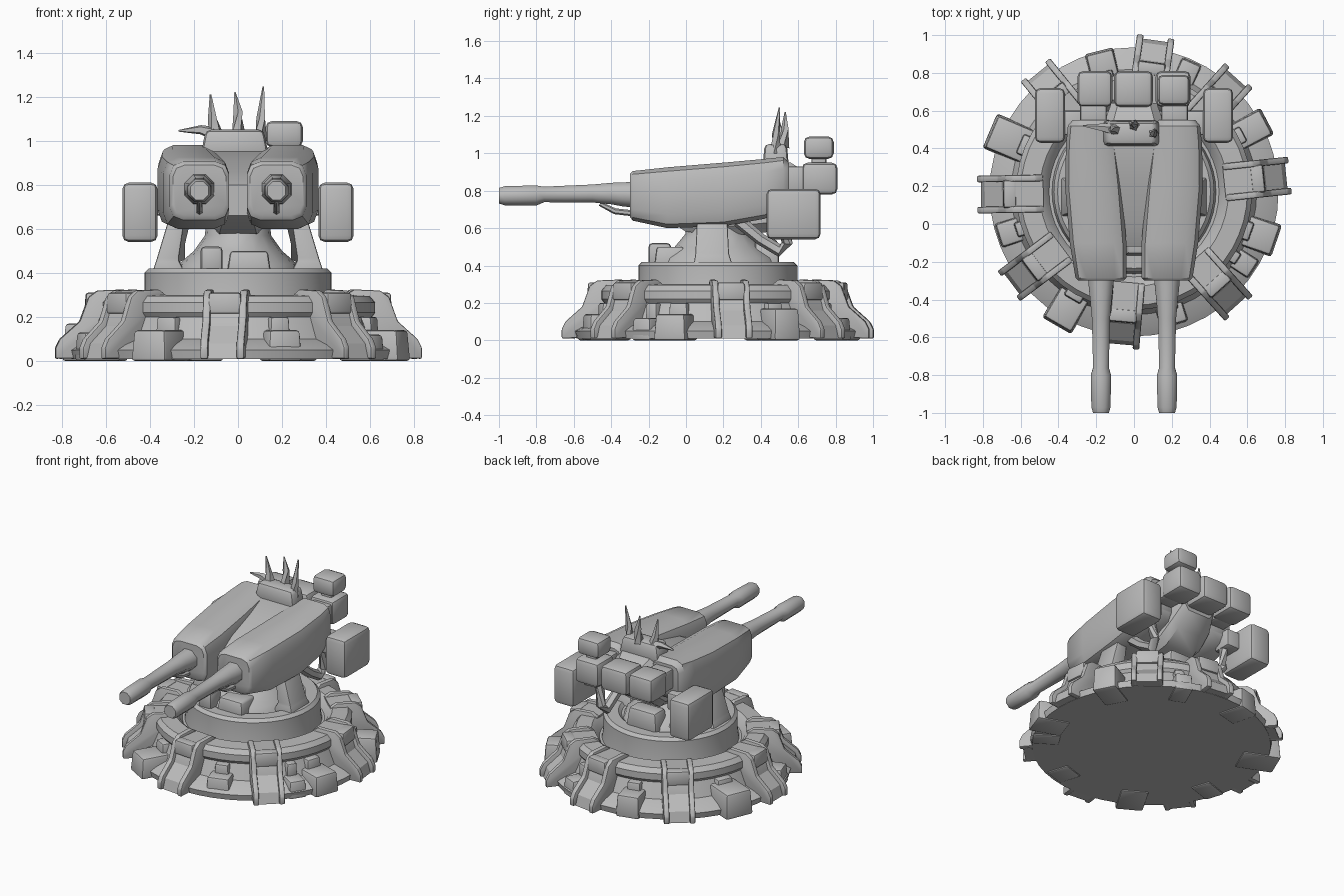
import bpy, bmesh, math
from mathutils import Vector, Matrix

cube = bpy.data.objects.get("Cube")
if cube:
    bpy.data.objects.remove(cube)

grey = bpy.data.materials.new("plain_grey")
grey.use_nodes = True
COLOUR = (0.5, 0.5, 0.5, 1)
grey.diffuse_color = COLOUR
grey.node_tree.nodes["Principled BSDF"].inputs["Base Color"].default_value = COLOUR

CENTRE = Vector((0, 0.17, 0))  # turntable axis


def finish(name, bm, angle=35, bevel=0, segments=2):
    """Turn a bmesh into a named, shaded object."""
    bmesh.ops.recalc_face_normals(bm, faces=bm.faces)
    if bevel:
        bmesh.ops.bevel(bm, geom=bm.edges[:], offset=bevel, segments=segments,
                        profile=0.5, affect='EDGES', clamp_overlap=True)
    mesh = bpy.data.meshes.new(name)
    bm.to_mesh(mesh)
    bm.free()
    mesh.materials.append(grey)
    ob = bpy.data.objects.new(name, mesh)
    bpy.context.collection.objects.link(ob)
    bpy.context.view_layer.objects.active = ob
    for other in bpy.context.selected_objects:
        other.select_set(False)
    ob.select_set(True)
    bpy.ops.object.shade_smooth_by_angle(angle=math.radians(angle))
    return ob


def loft(name, rings, angle=35, bevel=0):
    """Skin a list of equal-length point rings and cap both ends."""
    bm = bmesh.new()
    loops = [[bm.verts.new(p) for p in ring] for ring in rings]
    n = len(loops[0])
    for a, b in zip(loops, loops[1:]):
        for i in range(n):
            j = (i + 1) % n
            bm.faces.new((a[i], a[j], b[j], b[i]))
    bm.faces.new(loops[0])
    bm.faces.new(loops[-1])
    return finish(name, bm, angle, bevel)


def lathe(name, profile, sides=48, stretch=1, angle=35):
    """Spin (radius, height) pairs about the turntable axis."""
    turn = [2 * math.pi * i / sides for i in range(sides)]
    return loft(name, [[CENTRE + Vector((r * math.cos(t), r * stretch * math.sin(t), z))
                        for t in turn] for r, z in profile], angle)


def box(name, low, high, bevel=0.015, taper=1, matrix=None):
    """Bevelled box between two corners; taper shrinks its top."""
    low, high = Vector(low), Vector(high)
    bm = bmesh.new()
    bmesh.ops.create_cube(bm, size=1)
    for v in bm.verts:
        k = taper if v.co.z > 0 else 1
        v.co = (low + high) / 2 + Vector((v.co.x * k, v.co.y * k, v.co.z)) * (high - low)
    if matrix:
        bm.transform(matrix)
    return finish(name, bm, 40, bevel)


def slab(name, profile, left, right, matrix, bevel=0.008):
    """Extrude an (r, z) outline sideways, then place it around the base."""
    return loft(name, [[matrix @ Vector((r, s, z)) for r, z in profile]
                       for s in (left, right)], 30, bevel)


def tube(name, points, sides=8):
    """Round rod through (position, radius) stations."""
    rings = []
    for i, (p, r) in enumerate(points):
        a, b = points[max(i - 1, 0)][0], points[min(i + 1, len(points) - 1)][0]
        q = (Vector(b) - Vector(a)).to_track_quat('Z', 'Y')
        rings.append([Vector(p) + q @ Vector((r * math.cos(t), r * math.sin(t), 0))
                      for t in (2 * math.pi * (k + 0.5) / sides for k in range(sides))])
    return loft(name, rings, 50)


def around(degrees):
    return Matrix.Translation(CENTRE) @ Matrix.Rotation(math.radians(degrees), 4, 'Z')


# Round base, rotating drum and neck
lathe("base_ring", [(0.755, 0.01), (0.765, 0.05), (0.72, 0.075), (0.65, 0.1),
                    (0.61, 0.2), (0.625, 0.22), (0.625, 0.265), (0.6, 0.295),
                    (0.5, 0.3), (0.475, 0.28), (0.45, 0.24), (0.3, 0.24)])
lathe("turntable_drum", [(0.44, 0.2), (0.425, 0.3), (0.425, 0.4), (0.405, 0.42),
                         (0.33, 0.42), (0.31, 0.4), (0.1, 0.4)])
lathe("neck", [(0.29, 0.39), (0.27, 0.44), (0.2, 0.5), (0.15, 0.57), (0.14, 0.7)], 16, 1.15)

# Tall clamps around the base: two rails, a recessed panel and a cross bar
RAIL = [(0.48, 0.02), (0.48, 0.3), (0.52, 0.325), (0.64, 0.32), (0.68, 0.29),
        (0.72, 0.18), (0.81, 0.1), (0.83, 0.06), (0.83, 0.01)]
PANEL = [(0.48, 0.02), (0.48, 0.3), (0.63, 0.305), (0.665, 0.27),
         (0.7, 0.16), (0.79, 0.08), (0.81, 0.01)]
for angle in (6, 48, 82, 129, 181, 217, 265, 312):
    m = around(angle)
    for side in (-1, 1):
        slab("clamp_rail", RAIL, side * 0.065, side * 0.1, m)
    slab("clamp_panel", PANEL, -0.07, 0.07, m, 0)
    box("clamp_bar", (0.62, -0.08, 0.215), (0.695, 0.08, 0.31), 0.012, 0.9, m)

# Low blocks between the clamps
for angle, reach, half, top in ((28, 0.8, 0.08, 0.17), (341, 0.8, 0.09, 0.14),
                                (327, 0.76, 0.06, 0.12), (287, 0.74, 0.08, 0.14),
                                (240, 0.82, 0.09, 0.14), (157, 0.83, 0.1, 0.17),
                                (104, 0.77, 0.08, 0.15), (66, 0.76, 0.06, 0.12),
                                (198, 0.76, 0.07, 0.13)):
    box("base_block", (0.58, -half, 0), (reach, half, top), 0.015, 0.9, around(angle))
    box("block_bracket", (0.57, -half * 0.6, 0.1), (0.66, half * 0.6, 0.2), 0.012, 0.9,
        around(angle))

# Central hull between the guns, with a sloping rear
HULL = [(-0.12, 0.66, 0.8, 0.09), (0, 0.58, 0.86, 0.12), (0.25, 0.56, 0.91, 0.15),
        (0.45, 0.58, 0.96, 0.16), (0.56, 0.66, 0.95, 0.15), (0.64, 0.76, 0.9, 0.12)]
loft("central_hull", [[(w, y, lo + 0.05), (w, y, hi - 0.05), (w * 0.7, y, hi),
                       (-w * 0.7, y, hi), (-w, y, hi - 0.05), (-w, y, lo + 0.05),
                       (-w * 0.7, y, lo), (w * 0.7, y, lo)] for y, lo, hi, w in HULL])

# Gun pods, barrels and their supports on both sides
POD = [(-0.3, 0.175, 0.12, 0.66, 0.89), (-0.285, 0.175, 0.135, 0.64, 0.905),
       (-0.1, 0.19, 0.15, 0.6, 0.925), (0.2, 0.215, 0.15, 0.61, 0.95),
       (0.42, 0.225, 0.135, 0.65, 0.97), (0.52, 0.225, 0.125, 0.7, 0.98),
       (0.55, 0.225, 0.1, 0.75, 0.95)]
CORNERS = [(1, 0.55), (0.87, 0.87), (0.55, 1)]
QUADRANT = (CORNERS + [(-a, b) for a, b in reversed(CORNERS)]
            + [(-a, -b) for a, b in CORNERS] + [(a, -b) for a, b in reversed(CORNERS)])
for s in (-1, 1):
    loft("gun_pod", [[(s * x + w * a, y, (lo + hi) / 2 + (hi - lo) / 2 * b)
                      for a, b in QUADRANT] for y, x, w, lo, hi in POD], 40)
    x = s * 0.175
    tube("gun_barrel", [((x, -0.27, 0.78), 0.075), ((x, -0.33, 0.78), 0.07),
                        ((x, -0.4, 0.785), 0.062), ((x, -0.5, 0.785), 0.052),
                        ((x, -0.76, 0.78), 0.045), ((x, -0.8, 0.775), 0.058),
                        ((x, -0.97, 0.773), 0.055), ((x, -1, 0.773), 0.045)])
    tube("barrel_handle", [((x, -0.46, 0.73), 0.012), ((x, -0.38, 0.69), 0.016),
                           ((x, -0.29, 0.68), 0.016)], 6)
    # triangular side leg
    loft("side_leg", [[(s * a, y, z) for a, y, z in
                       ((w0, y0, z), (w1, y0, z), (w1, y1, z), (w0, y1, z))]
                      for z, w0, w1, y0, y1 in ((0.4, 0.24, 0.39, 0.04, 0.25),
                                                (0.46, 0.27, 0.37, 0.05, 0.23),
                                                (0.66, 0.24, 0.31, 0.06, 0.22))], 35, 0.008)
    # bent rear arm
    tube("rear_arm", [((s * 0.25, 0.28, 0.64), 0.035), ((s * 0.27, 0.4, 0.54), 0.032),
                      ((s * 0.27, 0.5, 0.48), 0.034), ((s * 0.28, 0.54, 0.52), 0.03),
                      ((s * 0.3, 0.52, 0.66), 0.03)], 6)
    # side ammunition box and its mount
    box("side_box", (s * 0.445 - 0.08, 0.43, 0.54), (s * 0.445 + 0.08, 0.72, 0.81), 0.03)
    box("side_box_mount", (s * 0.34 - 0.07, 0.47, 0.66), (s * 0.34 + 0.07, 0.6, 0.78), 0.015)
    # rear box and neck
    box("rear_box", (s * 0.207 - 0.092, 0.62, 0.78), (s * 0.207 + 0.092, 0.81, 0.95), 0.03)
    box("rear_box_mount", (s * 0.215 - 0.07, 0.52, 0.79), (s * 0.215 + 0.07, 0.66, 0.93), 0.015)

box("middle_rear_box", (-0.105, 0.62, 0.78), (0.1, 0.81, 0.95), 0.03)
box("upper_rear_box", (0.125, 0.63, 0.97), (0.295, 0.79, 1.09), 0.03)
box("upper_box_post", (0.17, 0.67, 0.92), (0.25, 0.75, 0.99), 0.01)

# Details on the turntable
box("drum_box", (-0.17, -0.2, 0.4), (-0.07, -0.08, 0.52), 0.02)
box("drum_step", (-0.05, -0.17, 0.4), (0.15, 0.0, 0.5), 0.015, 0.85)
box("rear_drum_box", (-0.12, 0.36, 0.4), (0.12, 0.5, 0.54), 0.02, 0.85)

# Spiked crest
box("crest_housing", (-0.17, 0.41, 0.93), (0.14, 0.55, 1.05), 0.025, 0.85)
for path in (((-0.1, 0.5, 1.03), (-0.115, 0.5, 1.1), (-0.125, 0.49, 1.21)),
             ((0.0, 0.52, 1.03), (0.0, 0.53, 1.13), (-0.015, 0.53, 1.22)),
             ((0.1, 0.48, 1.0), (0.105, 0.48, 1.1), (0.115, 0.5, 1.245)),
             ((-0.1, 0.5, 1.03), (-0.17, 0.51, 1.05), (-0.27, 0.52, 1.045))):
    tube("crest_spike", list(zip(path, (0.034, 0.022, 0.004))), 5)
